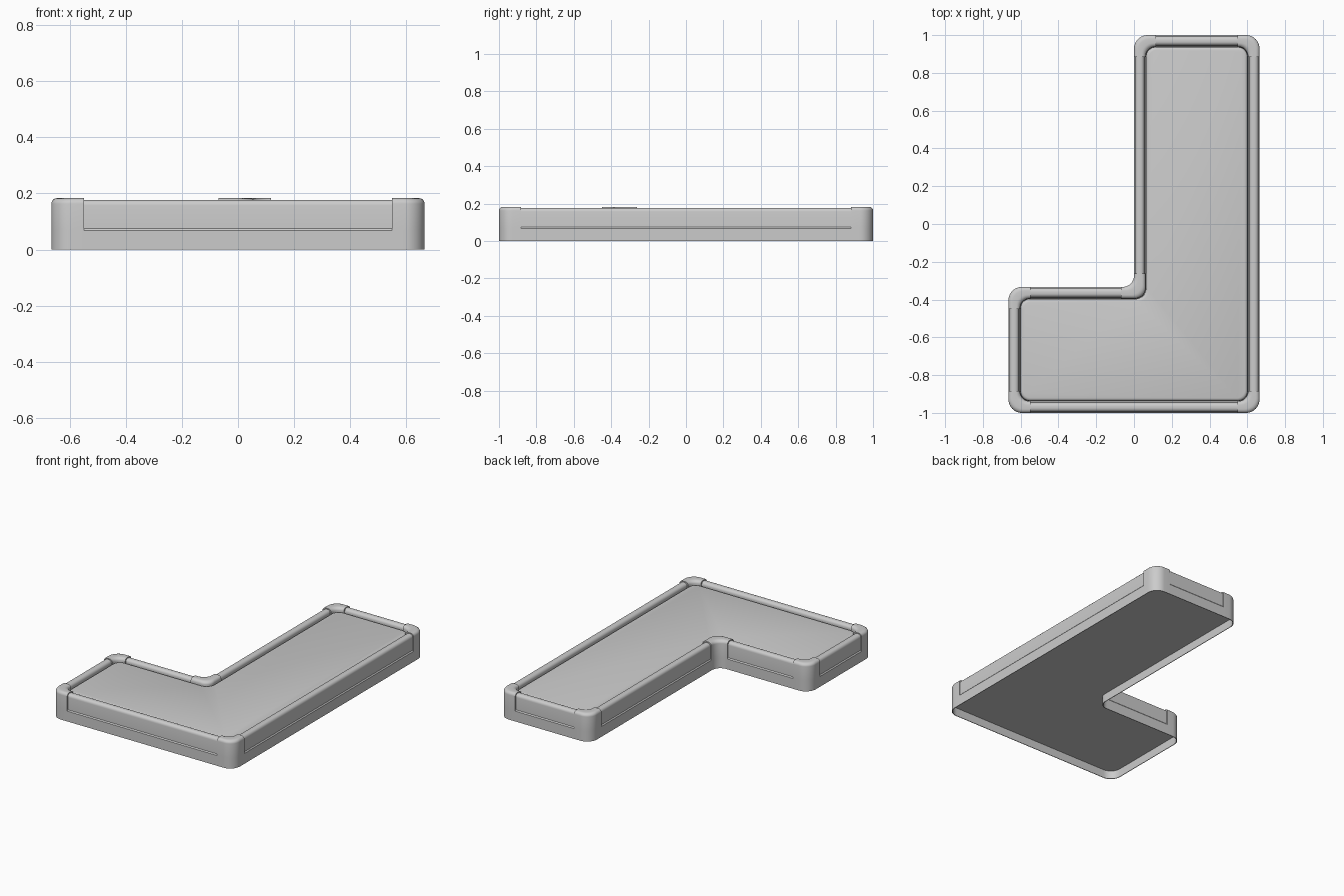
import bpy, bmesh, math
from mathutils import Vector

if "Cube" in bpy.data.objects:
    bpy.data.objects.remove(bpy.data.objects["Cube"])

# L-shaped outline, counter-clockwise
PTS = [Vector(p) for p in [(.665, -1), (.665, 1), (0, 1),
                           (0, -.333), (-.665, -.333), (-.665, -1)]]
N = len(PTS)


def corner(i):
    c = PTS[i]
    a = (PTS[i - 1] - c).normalized()
    b = (PTS[(i + 1) % N] - c).normalized()
    s = 1 if a.cross(b) < 0 else -1      # +1 convex, -1 concave
    return c, a, b, s


def reach(s):
    return .117 if s > 0 else .07


def corner_path(i, d, ends=True, seg=10):
    """Outline around corner i, moved inward by d, with a rounded bend."""
    c, a, b, s = corner(i)
    L = reach(s)
    R = .072 - .35 * d if s > 0 else .06
    p = c + s * d * (a + b)
    m = p + R * (a + b)
    arc = [m - R * (b * math.cos(t) + a * math.sin(t))
           for t in [k * math.pi / 2 / seg for k in range(seg + 1)]]
    if ends:
        # straight legs up to the neighbouring curbs
        lo = c + L * a + s * d * b
        hi = c + L * b + s * d * a
        arc = [lo] + arc + [hi]
    return arc


def straight_path(i, d):
    """Stretch between corner i and the next one, moved inward by d."""
    c, a, b, s = corner(i)
    n, a2, b2, s2 = corner((i + 1) % N)
    inward = s * a
    return [c + b * reach(s) + inward * d, n + a2 * reach(s2) + inward * d]


def finish(bm, name):
    bmesh.ops.recalc_face_normals(bm, faces=bm.faces)
    me = bpy.data.meshes.new(name)
    bm.to_mesh(me)
    bm.free()
    ob = bpy.data.objects.new(name, me)
    bpy.context.collection.objects.link(ob)
    bpy.ops.object.select_all(action='DESELECT')
    ob.select_set(True)
    bpy.context.view_layer.objects.active = ob
    bpy.ops.object.shade_smooth_by_angle(angle=math.radians(35))


def sweep(name, profile, path):
    """Closed (inset, height) profile carried along a path, ends capped."""
    bm = bmesh.new()
    rows = [[bm.verts.new((p.x, p.y, z)) for p in path(d)] for d, z in profile]
    for j, row in enumerate(rows):
        nxt = rows[(j + 1) % len(rows)]
        for k in range(len(row) - 1):
            bm.faces.new((row[k], row[k + 1], nxt[k + 1], nxt[k]))
    bm.faces.new([r[0] for r in rows])
    bm.faces.new([r[-1] for r in rows])
    finish(bm, name)


def rounded(d0, d1, z0, z1, zt, r, seg=5):
    """Outer and inner rounded shoulders of a curb top."""
    q = [k * math.pi / 2 / seg for k in range(seg + 1)]
    out = [(d0 + r * (1 - math.cos(t)), zt - r * (1 - math.sin(t))) for t in q]
    inn = [(d1 - r * (1 - math.sin(t)), zt - r * (1 - math.cos(t))) for t in q]
    return [(d0, z0)] + out + inn + [(d1, z1)]


# Thin skirt under the curb, open to the hollow underside
under = [(.066, .055), (.004, .055), (.004, 0)]
corner_profile = [(0, 0)] + rounded(0, .062, .07, .145, .183, .02) + under
curb_profile = [(0, 0), (0, .068)] + rounded(.006, .055, .075, .145, .177, .02) + under

for i in range(N):
    sweep(f"corner_piece_{i + 1}", corner_profile, lambda d, i=i: corner_path(i, d))
    sweep(f"side_curb_{i + 1}", curb_profile, lambda d, i=i: straight_path(i, d))

# Deck slab with a softly rounded upper edge
bm = bmesh.new()
rings = []
for d, z in [(.062, .055), (.064, .145), (.066, .153), (.071, .158), (.078, .16)]:
    loop = [p for i in range(N) for p in corner_path(i, d, ends=False)]
    rings.append([bm.verts.new((p.x, p.y, z)) for p in loop])
for lo, hi in zip(rings, rings[1:]):
    for k in range(len(lo)):
        m = (k + 1) % len(lo)
        bm.faces.new((lo[k], lo[m], hi[m], hi[k]))
bm.faces.new(rings[0])
bm.faces.new(rings[-1])
finish(bm, "deck")
